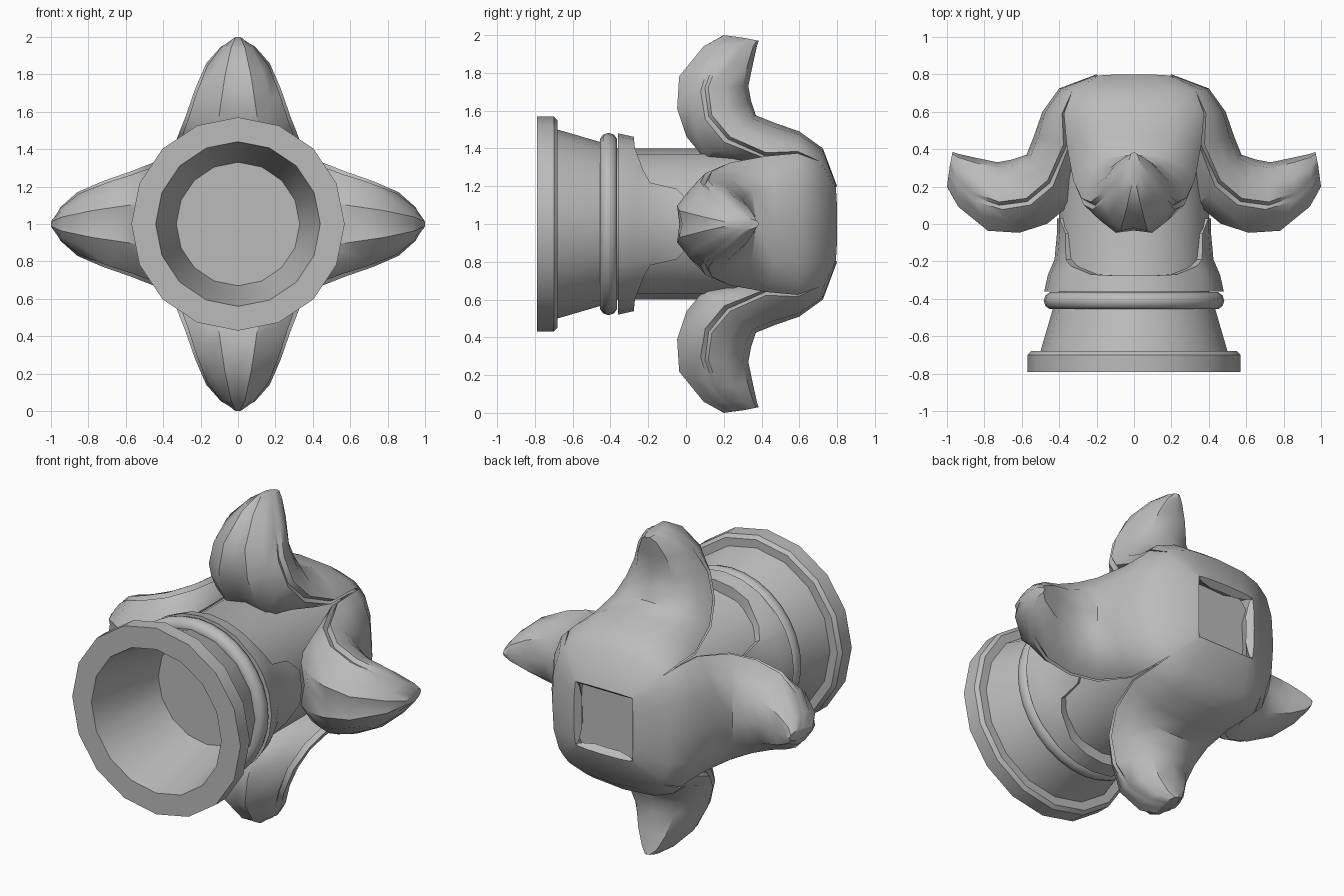
import bpy, bmesh, math
from mathutils import Vector

cube = bpy.data.objects.get("Cube")
if cube:
    bpy.data.objects.remove(cube)

grey = bpy.data.materials.new("plain grey")
grey.use_nodes = True
COL = (0.5, 0.5, 0.5, 1)
grey.diffuse_color = COL
grey.node_tree.nodes["Principled BSDF"].inputs["Base Color"].default_value = COL

CENTRE = 1.0  # height of the body axis


def skin(name, rings, close_rings=False, caps=False, angle=35):
    """Skin a list of closed point rings into one object."""
    bm = bmesh.new()
    vs = [[bm.verts.new(p) for p in ring] for ring in rings]
    n = len(vs[0])
    pairs = list(zip(vs, vs[1:]))
    if close_rings:
        pairs.append((vs[-1], vs[0]))
    for a, b in pairs:
        for i in range(n):
            j = (i + 1) % n
            bm.faces.new((a[i], a[j], b[j], b[i]))
    if caps:
        bm.faces.new(vs[0])
        bm.faces.new(vs[-1])
    bmesh.ops.remove_doubles(bm, verts=bm.verts, dist=1e-5)
    bmesh.ops.recalc_face_normals(bm, faces=bm.faces)
    me = bpy.data.meshes.new(name)
    bm.to_mesh(me)
    bm.free()
    me.materials.append(grey)
    ob = bpy.data.objects.new(name, me)
    bpy.context.collection.objects.link(ob)
    bpy.ops.object.select_all(action='DESELECT')
    ob.select_set(True)
    bpy.context.view_layer.objects.active = ob
    bpy.ops.object.shade_smooth_by_angle(angle=math.radians(angle))
    return ob


def around(r, y, a):
    return Vector((r * math.cos(a), y, CENTRE + r * math.sin(a)))


def lathe(name, profile, sides, **kw):
    """Turn an (r, y) profile about the body axis."""
    rings = [[around(r, y, math.tau * i / sides) for i in range(sides)]
             for r, y in profile]
    return skin(name, rings, **kw)


# Hollow body: recess floor, mouth, flange, taper, tube and closed back
lathe("body", [(0.33, -0.30), (0.44, -0.79), (0.57, -0.79), (0.57, -0.70),
               (0.55, -0.68), (0.50, -0.68), (0.43, -0.44), (0.40, -0.36),
               (0.40, 0.60)], 16, caps=True, angle=30)

# Rounded band around the neck
band = [(0.435 + 0.048 * math.cos(t), -0.41 + 0.048 * math.sin(t))
        for t in (math.tau * k / 10 for k in range(10))]
lathe("neck_band", band, 32, close_rings=True, angle=60)

# Collar with one tall lobe on each side
LOBE = [(0, 0.03), (15, 0.03), (27, -0.05), (31, -0.19),
        (40, -0.225), (60, -0.27), (75, -0.275)]
quarter = LOBE + [(90, -0.275)]
half = quarter + [(180 - a, e) for a, e in reversed(LOBE)]
columns = half + [(a + 180, e) for a, e in half[:-1]]
WALL = [(-0.36, 0.48), (-0.27, 0.46), (-0.19, 0.425), (-0.05, 0.412), (0.03, 0.412)]


def wall_radius(y):
    for (y0, r0), (y1, r1) in zip(WALL, WALL[1:]):
        if y <= y1:
            return r0 + (r1 - r0) * (y - y0) / (y1 - y0)
    return WALL[-1][1]


collar = [[around(0.38, -0.36, math.radians(a)) for a, e in columns]]
for y in (-0.36, -0.27, -0.19, -0.05, 0.03):
    collar.append([around(wall_radius(min(y, e)), min(y, e), math.radians(a))
                   for a, e in columns])
collar.append([around(0.38, e, math.radians(a)) for a, e in columns])
skin("collar", collar, angle=30)

# Petal stations: back centre (r, y), side rim (r, y), half width, front centre (r, y)
STATIONS = [
    ((0.20, 0.80), (0.19, 0.79), 0.20, (0.17, 0.76)),
    ((0.40, 0.725), (0.32, 0.71), 0.33, (0.26, 0.66)),
    ((0.49, 0.60), (0.37, 0.59), 0.375, (0.30, 0.52)),
    ((0.535, 0.47), (0.36, 0.42), 0.36, (0.32, 0.30)),
    ((0.575, 0.37), (0.45, 0.22), 0.325, (0.34, 0.10)),
    ((0.65, 0.345), (0.57, 0.12), 0.28, (0.46, 0.0)),
    ((0.73, 0.33), (0.72, 0.10), 0.23, (0.61, -0.05)),
    ((0.85, 0.355), (0.86, 0.15), 0.17, (0.78, -0.04)),
    ((0.94, 0.375), (0.95, 0.23), 0.09, (0.94, 0.09)),
    ((0.97, 0.385), (0.985, 0.31), 0.03, (1.0, 0.20)),
]


def petal_section(back, rim, w, front):
    """Closed section with a rounded back, a grooved rim and a creased front."""
    b, e, f = Vector(back), Vector(rim), Vector(front)
    lip = min(0.12, 0.018 / max((b - e).length, 0.02))
    side = [(0.55 * w, b.lerp(e, 0.13)),
            (0.88 * w, b.lerp(e, 0.52)),
            (w, e.lerp(b, lip)),
            (0.90 * w, e),
            (0.96 * w, e.lerp(f, 0.15)),
            (0.78 * w, e.lerp(f, 0.55)),
            (0.42 * w, f.lerp(e, 0.02))]
    pts = [(0, b)] + side + [(0, f.lerp(e, 0.10 if w > 0.05 else 0))]
    return pts + [(-x, p) for x, p in reversed(side)]


# Four curled petals, one per direction
for k, side_name in enumerate(("top", "right", "bottom", "left")):
    a = math.pi / 2 + k * math.pi / 2
    out = Vector((math.cos(a), 0, math.sin(a)))
    across = Vector((-math.sin(a), 0, math.cos(a)))
    rings = [[out * p.x + across * x + Vector((0, p.y, CENTRE))
              for x, p in petal_section(*s)] for s in STATIONS]
    skin(side_name + "_petal", rings, caps=True, angle=40)
